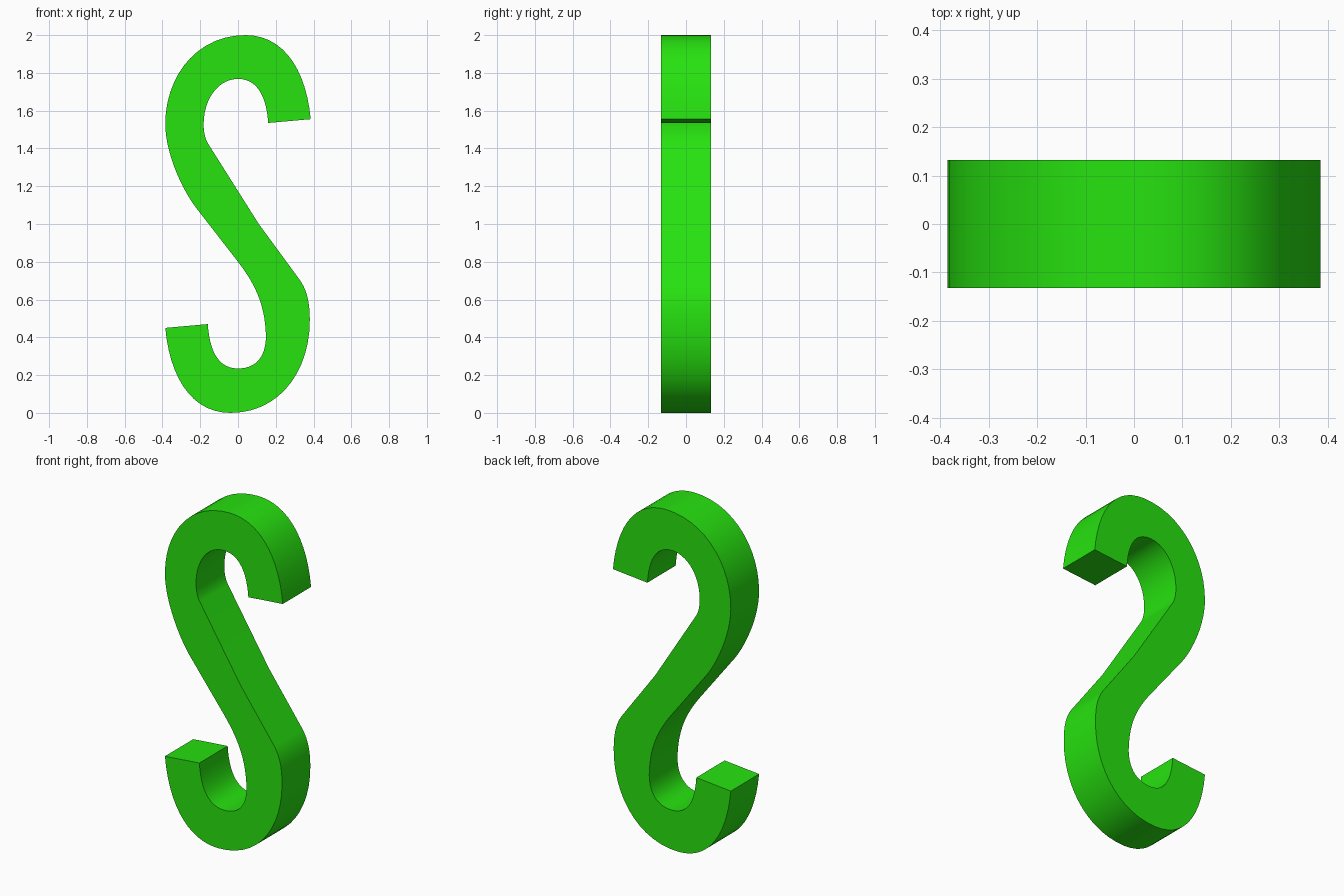
import bpy, bmesh
from mathutils import Vector
from mathutils.geometry import interpolate_bezier

if "Cube" in bpy.data.objects:
    bpy.data.objects.remove(bpy.data.objects["Cube"])

HALF_DEPTH = 0.132
STEPS = 14

# Outline in x, z: each entry is an end point (straight run)
# or two handles plus an end point (curved run)
start = (0.385, 1.555)
runs = [
    # outer top bow and left shoulder
    [(0.36, 1.82), (0.24, 2.0), (0.04, 2.0)],
    [(-0.22, 2.0), (-0.385, 1.78), (-0.385, 1.53)],
    [(-0.385, 1.38), (-0.30, 1.19), (-0.225, 1.09)],
    # spine, then inner bottom bow
    [(0.0, 0.80)],
    [(0.10, 0.67), (0.145, 0.56), (0.148, 0.40)],
    [(0.145, 0.29), (0.09, 0.235), (0.0, 0.235)],
    [(-0.10, 0.235), (-0.15, 0.32), (-0.16, 0.47)],
    # bottom end cap and outer bottom bow
    [(-0.385, 0.45)],
    [(-0.36, 0.18), (-0.24, 0.0), (-0.04, 0.0)],
    [(0.22, 0.0), (0.38, 0.22), (0.38, 0.49)],
    [(0.38, 0.57), (0.37, 0.64), (0.33, 0.70)],
    # other side of the spine, then inner top bow
    [(0.11, 1.0)],
    [(-0.155, 1.42)],
    [(-0.175, 1.45), (-0.182, 1.49), (-0.182, 1.53)],
    [(-0.18, 1.67), (-0.10, 1.768), (0.0, 1.768)],
    [(0.10, 1.768), (0.15, 1.68), (0.16, 1.535)],
]

outline = [Vector(start)]
for run in runs:
    pts = [Vector(p) for p in run]
    if len(pts) == 1:
        outline.append(pts[0])
    else:
        outline += interpolate_bezier(outline[-1], *pts, STEPS)[1:]

# Extrude the outline through the depth
bm = bmesh.new()
face = bm.faces.new([bm.verts.new((p[0], -HALF_DEPTH, p[1])) for p in outline])
ext = bmesh.ops.extrude_face_region(bm, geom=[face], use_keep_orig=True)
moved = [g for g in ext["geom"] if isinstance(g, bmesh.types.BMVert)]
bmesh.ops.translate(bm, verts=moved, vec=(0, 2 * HALF_DEPTH, 0))
bmesh.ops.recalc_face_normals(bm, faces=bm.faces)
mesh = bpy.data.meshes.new("curved_hook")
bm.to_mesh(mesh)
bm.free()

hook = bpy.data.objects.new("curved_hook", mesh)
bpy.context.collection.objects.link(hook)
green = bpy.data.materials.new("bright_green")
green.diffuse_color = (0.02, 0.76, 0.005, 1)
green.use_nodes = True
green.node_tree.nodes["Principled BSDF"].inputs["Base Color"].default_value = green.diffuse_color
mesh.materials.append(green)

# Smooth bends, crisp front and end edges
bpy.context.view_layer.objects.active = hook
hook.select_set(True)
bpy.ops.object.shade_smooth_by_angle(angle=0.6)
